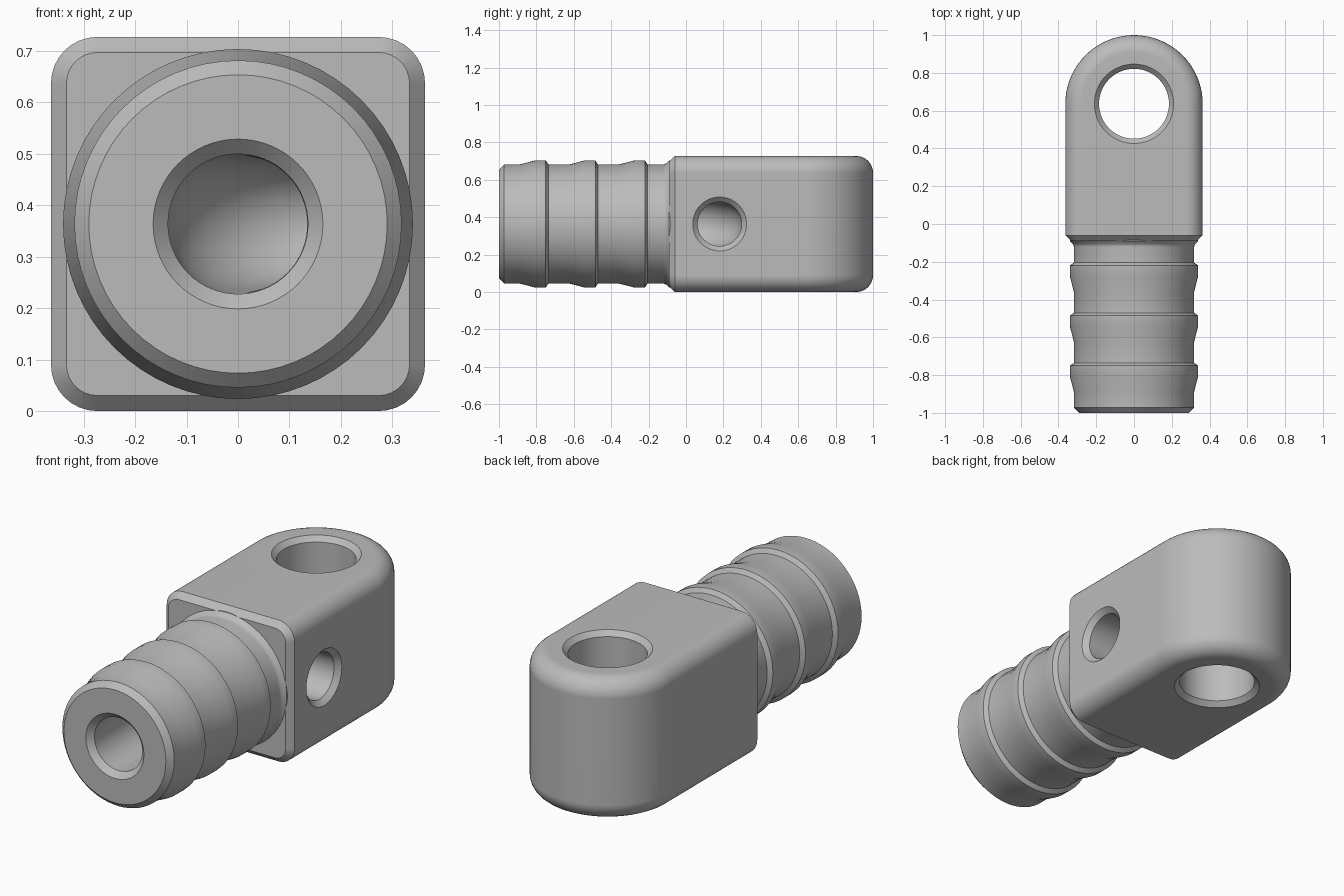
import bpy, bmesh
from math import sin, cos, pi
from mathutils import Vector

cube = bpy.data.objects.get("Cube")
if cube:
    bpy.data.objects.remove(cube, do_unlink=True)

W = 0.3635          # half width of the block, also its centre height
EYE_Y = 1 - W       # centre of the rounded end
FILLET = 0.09
SIDES = 64

grey = bpy.data.materials.new("plain grey")
grey.use_nodes = True
colour = (0.5, 0.5, 0.5, 1)
grey.diffuse_color = colour
grey.node_tree.nodes["Principled BSDF"].inputs["Base Color"].default_value = colour


def finish(bm, name):
    bmesh.ops.recalc_face_normals(bm, faces=bm.faces)
    mesh = bpy.data.meshes.new(name)
    bm.to_mesh(mesh)
    bm.free()
    mesh.materials.append(grey)
    obj = bpy.data.objects.new(name, mesh)
    bpy.context.collection.objects.link(obj)
    return obj


def tube(name, rings):
    """Closed solid through circles given as (centre, axis, radius)."""
    bm = bmesh.new()
    loops = []
    for centre, axis, radius in rings:
        axis = Vector(axis)
        u = Vector((1, 0, 0)) if abs(axis.z) > 0.5 else Vector((0, 0, 1))
        v = axis.cross(u)
        loops.append([bm.verts.new(Vector(centre) + radius * (cos(a) * u + sin(a) * v))
                      for a in (2 * pi * i / SIDES for i in range(SIDES))])
    for a, b in zip(loops, loops[1:]):
        for i in range(SIDES):
            j = (i + 1) % SIDES
            bm.faces.new((a[i], a[j], b[j], b[i]))
    bm.faces.new(loops[0])
    bm.faces.new(loops[-1])
    return finish(bm, name)


def make_block():
    """Round-ended block with filleted rims and a chamfered front."""
    bm = bmesh.new()
    steps, front = 8, -0.06
    levels = [(FILLET * (1 - sin(t)), FILLET * (1 - cos(t)))
              for t in (pi / 2 * i / steps for i in range(steps + 1))]
    rows = [(inset, z) for inset, z in levels]
    rows += [(inset, 2 * W - z) for inset, z in reversed(levels)]
    loops = []
    for inset, z in rows:
        r = W - inset
        pts = [(r, front)]
        pts += [(r * cos(pi * i / 40), EYE_Y + r * sin(pi * i / 40)) for i in range(41)]
        pts.append((-r, front))
        loops.append([bm.verts.new((x, y, z)) for x, y in pts])
    for a, b in zip(loops, loops[1:]):
        for i in range(len(a) - 1):
            bm.faces.new((a[i], a[i + 1], b[i + 1], b[i]))
    bm.faces.new(loops[0])
    bm.faces.new(loops[-1])
    face = bm.faces.new([l[0] for l in loops] + [l[-1] for l in reversed(loops)])
    bmesh.ops.recalc_face_normals(bm, faces=bm.faces)
    bmesh.ops.inset_region(bm, faces=[face], thickness=0.03, depth=0.03,
                           use_even_offset=True)
    return finish(bm, "eyelet_hose_fitting")


# Barbed barrel
profile = [(-1, 0.29), (-0.972, 0.318)]
for end in (-0.735, -0.47, -0.205):
    profile += [(end - 0.155, 0.318), (end - 0.07, 0.34), (end - 0.015, 0.34), (end, 0.318)]
profile += [(-0.12, 0.318), (-0.105, 0.325), (-0.09, 0.34), (-0.03, 0.34)]
barrel = tube("barbed_barrel", [((0, y, W), (0, 1, 0), r) for y, r in profile])

# Cross hole through the eye, countersunk at both ends
eye_profile = [(-0.05, 0.26), (0.025, 0.185), (2 * W - 0.025, 0.185), (2 * W + 0.05, 0.26)]
eye = tube("eye_cutter", [((0, EYE_Y, z), (0, 0, 1), r) for z, r in eye_profile])

# Curved bore from the barrel end to the left side
BEND = 0.18
bore_rings = [((0, -1.05, W), (0, 1, 0), 0.215), ((0, -0.971, W), (0, 1, 0), 0.136)]
for i in range(17):
    t = pi / 2 * i / 16
    bore_rings.append(((BEND * (1 - cos(t)), BEND * sin(t), W),
                       (sin(t), cos(t), 0), 0.136 - 0.018 * i / 16))
bore_rings += [((W - 0.026, BEND, W), (1, 0, 0), 0.118),
               ((W + 0.05, BEND, W), (1, 0, 0), 0.194)]
bore = tube("bore_cutter", bore_rings)

# Combine the solids
fitting = make_block()
bpy.context.view_layer.objects.active = fitting
fitting.select_set(True)
for tool, operation in ((barrel, 'UNION'), (eye, 'DIFFERENCE'), (bore, 'DIFFERENCE')):
    mod = fitting.modifiers.new(tool.name, 'BOOLEAN')
    mod.operation = operation
    mod.solver = 'EXACT'
    mod.object = tool
    bpy.ops.object.modifier_apply(modifier=mod.name)
    bpy.data.objects.remove(tool, do_unlink=True)

# Smooth curves with crisp chamfers
bpy.ops.object.shade_smooth_by_angle(angle=0.44)
weighted = fitting.modifiers.new("flat_face_normals", 'WEIGHTED_NORMAL')
weighted.keep_sharp = True
